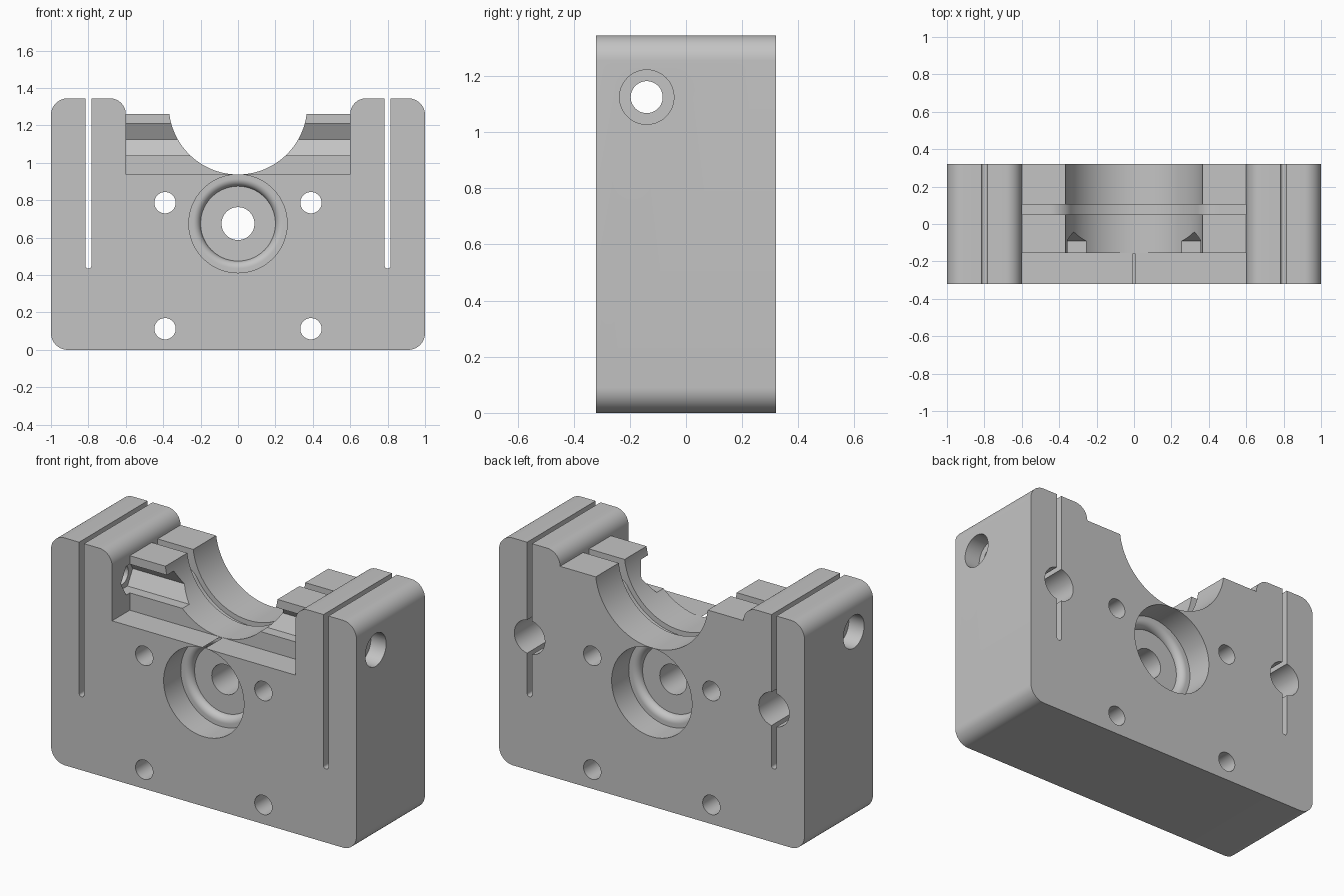
import bpy, bmesh
from math import sin, cos, pi, sqrt, atan2, asin
from mathutils import Vector

cube = bpy.data.objects.get("Cube")
if cube:
    bpy.data.objects.remove(cube, do_unlink=True)

HALF_Y = 0.32
TOP, SADDLE_TOP, LEDGE = 1.345, 1.26, 0.9375
SADDLE_Z, SADDLE_R = 1.3078, 0.37
BORE_Z, BORE_R = 0.675, 0.2628
SCREW = (0, -0.14, 1.125)


def make_object(name, bm):
    bmesh.ops.recalc_face_normals(bm, faces=bm.faces)
    mesh = bpy.data.meshes.new(name)
    bm.to_mesh(mesh)
    bm.free()
    obj = bpy.data.objects.new(name, mesh)
    bpy.context.collection.objects.link(obj)
    return obj


def prism(name, outline, y0, y1):
    """Extrude an x-z outline along y."""
    bm = bmesh.new()
    face = bm.faces.new([bm.verts.new((x, y0, z)) for x, z in outline])
    new = bmesh.ops.extrude_face_region(bm, geom=[face])["geom"]
    verts = [v for v in new if isinstance(v, bmesh.types.BMVert)]
    bmesh.ops.translate(bm, verts=verts, vec=(0, y1 - y0, 0))
    return make_object(name, bm)


def lathe(name, profile, axis, centre, segments=64):
    """Turn (radius, distance) points around the x or y axis."""
    bm = bmesh.new()
    rings = []
    for r, d in profile:
        ring = []
        for i in range(segments):
            u, v = r * cos(2 * pi * i / segments), r * sin(2 * pi * i / segments)
            point = (d, u, v) if axis == "X" else (v, d, u)
            ring.append(bm.verts.new(Vector(centre) + Vector(point)))
        rings.append(ring)
    for a, b in zip(rings, rings[1:]):
        for i in range(segments):
            j = (i + 1) % segments
            bm.faces.new((a[i], a[j], b[j], b[i]))
    bm.faces.new(rings[0])
    bm.faces.new(rings[-1])
    return make_object(name, bm)


def drill(name, radius, start, end, axis, centre, segments=48):
    return lathe(name, [(radius, start), (radius, end)], axis, centre, segments)


def rounded(corners, steps=12):
    """Round right-angled (x, z, radius) corners."""
    out = []
    for i, (x, z, r) in enumerate(corners):
        p = Vector((x, z))
        if r == 0:
            out.append(p)
            continue
        a = (Vector(corners[i - 1][:2]) - p).normalized()
        b = (Vector(corners[(i + 1) % len(corners)][:2]) - p).normalized()
        c = p + (a + b) * r
        for k in range(steps + 1):
            t = pi / 2 * k / steps
            out.append(c - b * r * cos(t) - a * r * sin(t))
    return out


# Main block with two rounded towers
half = [(1, 0, 0.09), (1, TOP, 0.09), (0.6, TOP, 0.085), (0.6, SADDLE_TOP, 0)]
body = prism("clamp_block",
             rounded(half + [(-x, z, r) for x, z, r in reversed(half)]),
             -HALF_Y, HALF_Y)

cutters = []

# Round saddle and the front step below it
cutters.append(drill("saddle_cut", SADDLE_R, -0.5, 0.5, "Y", (0, 0, SADDLE_Z), 128))
step = [(-0.6, LEDGE), (0.6, LEDGE), (0.6, 1.5), (-0.6, 1.5)]
cutters.append(prism("front_step_cut", step, -0.5, -0.155))

# Strap groove: flat shoulders rolling into an arc under the saddle
arc_r, roll_r, roll_x = 0.40, 0.124, 0.445
roll_z = SADDLE_Z - sqrt((arc_r + roll_r) ** 2 - roll_x ** 2)
lean = asin(roll_x / (arc_r + roll_r))
right = [(arc_r * sin(lean * k / 24), SADDLE_Z - arc_r * cos(lean * k / 24))
         for k in range(25)]
start = atan2(SADDLE_Z - roll_z, -roll_x)
for k in range(1, 13):
    t = start + (pi / 2 - start) * k / 12
    right.append((roll_x + roll_r * cos(t), roll_z + roll_r * sin(t)))
right += [(0.6, roll_z + roll_r), (0.6, 1.5)]
groove = [(-x, z) for x, z in reversed(right[1:])] + right
cutters.append(prism("strap_groove_cut", groove, 0.05, 0.105))

# Central stepped bore, the same from front and back
lip = [(0.2 + 0.04 * (1 - sin(t)), 0.2 - 0.04 * cos(t))
       for t in (pi / 2 * k / 10 for k in range(11))]
lip = [(0.24 - 0.04 * sin(pi / 2 * k / 10), 0.2 - 0.04 * cos(pi / 2 * k / 10))
       for k in range(11)]
bore = [(BORE_R, -0.1), (BORE_R, 0.16)] + lip
for side in (-1, 1):
    profile = [(r, side * (HALF_Y - d)) for r, d in bore]
    cutters.append(lathe("stepped_bore_cut", profile, "Y", (0, 0, BORE_Z), 96))
cutters.append(drill("shaft_hole_cut", 0.088, -0.5, 0.5, "Y", (0, 0, BORE_Z)))

# Cross screw hole with hexagonal nut channel
cutters.append(drill("nut_channel_cut", 0.098, -0.66, 0.66, "X", SCREW, 6))
cutters.append(drill("screw_hole_cut", 0.057, -1.2, 1.2, "X", SCREW))

for side in (-1, 1):
    # Screw head recess in each outer side
    cutters.append(drill("screw_head_cut", 0.097, side * 0.9, side * 1.2, "X", SCREW))
    # Mounting holes
    for z in (0.113, 0.787):
        cutters.append(drill("mounting_hole_cut", 0.057, -0.5, 0.5, "Y",
                             (side * 0.39, 0, z)))
    # Blind rod socket in the back
    cutters.append(drill("rod_socket_cut", 0.1, -0.22, 0.5, "Y", (side * 0.8, 0, 0.787)))
    # Clamping slit
    x0, x1 = side * 0.8 - 0.016, side * 0.8 + 0.016
    slit = rounded([(x0, 0.435, 0.0155), (x1, 0.435, 0.0155), (x1, 1.5, 0), (x0, 1.5, 0)], 6)
    cutters.append(prism("clamp_slit_cut", slit, -0.5, 0.5))

# Carve the block, then drop the cutters
bpy.ops.object.select_all(action="DESELECT")
bpy.context.view_layer.objects.active = body
body.select_set(True)
for cutter in cutters:
    cutter.hide_render = True
    mod = body.modifiers.new(cutter.name, "BOOLEAN")
    mod.operation = "DIFFERENCE"
    mod.solver = "EXACT"
    mod.object = cutter
    bpy.ops.object.modifier_apply(modifier=mod.name)
for cutter in cutters:
    bpy.data.objects.remove(cutter, do_unlink=True)

# Single grey finish
grey = bpy.data.materials.new("plain_grey")
grey.use_nodes = True
colour = (0.55, 0.55, 0.55, 1)
grey.diffuse_color = colour
grey.node_tree.nodes["Principled BSDF"].inputs["Base Color"].default_value = colour
body.data.materials.clear()
body.data.materials.append(grey)
for poly in body.data.polygons:
    poly.material_index = 0
bpy.ops.object.shade_smooth_by_angle(angle=pi / 6)
